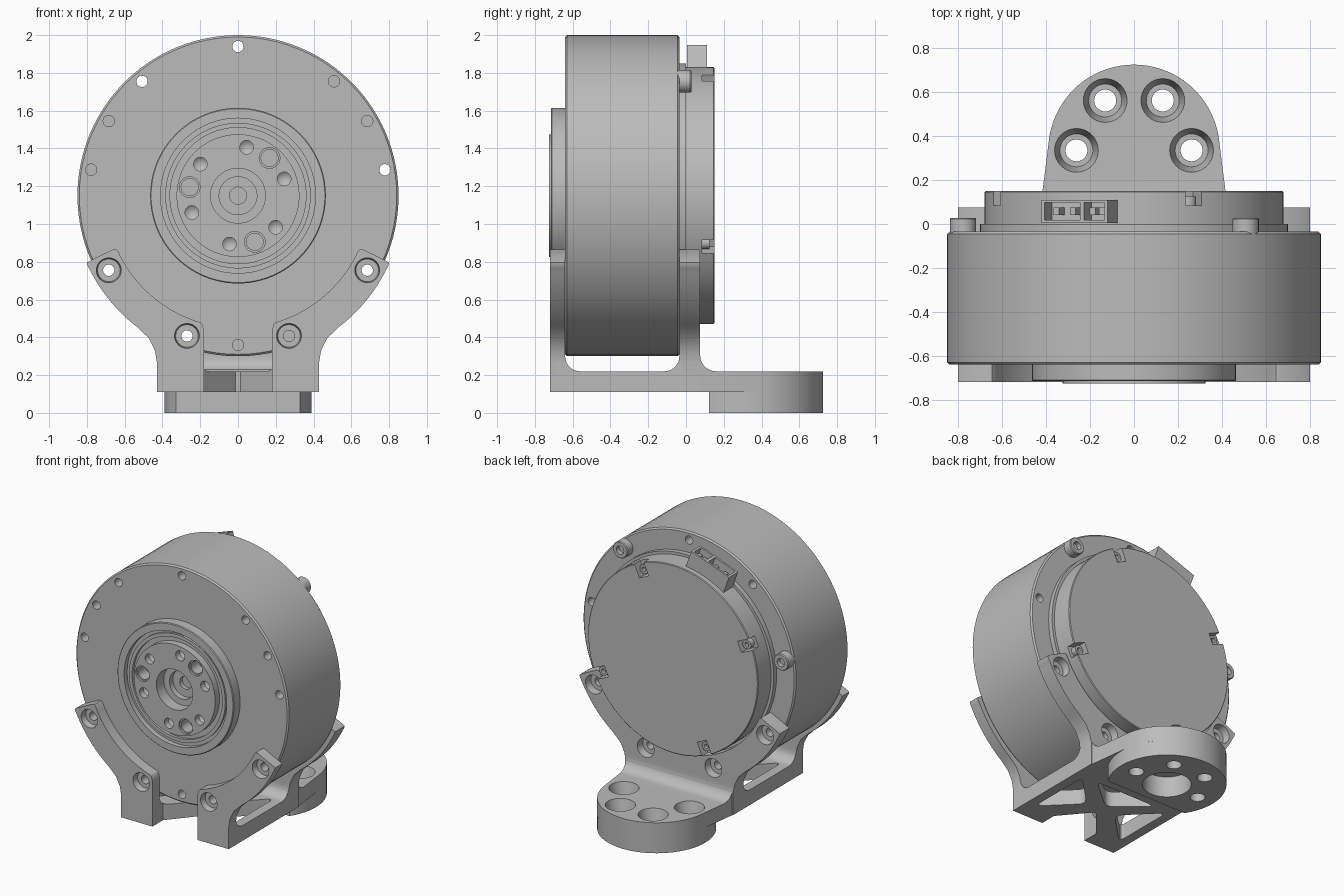
import bpy, bmesh
from math import sin, cos, radians
from mathutils import Vector

if "Cube" in bpy.data.objects:
    bpy.data.objects.remove(bpy.data.objects["Cube"])

grey = bpy.data.materials.new("machined grey")
grey.use_nodes = True
grey.diffuse_color = (0.5, 0.5, 0.5, 1)
grey.node_tree.nodes["Principled BSDF"].inputs["Base Color"].default_value = (0.5, 0.5, 0.5, 1)

AX = 1.15       # height of the motor axis
BOLT = 0.79     # radius of the flange bolt circle


def arc(cx, cy, r, a0, a1, n=8):
    angles = [radians(a0 + (a1 - a0) * i / n) for i in range(n + 1)]
    return [(cx + r * cos(a), cy + r * sin(a)) for a in angles]


def mirrored(pts):
    return pts + [(-u, v) for u, v in reversed(pts)]


def rounded(pts, d, n=5):
    out = []
    for i, p in enumerate(pts):
        p, q, s = Vector(p), Vector(pts[i - 1]), Vector(pts[(i + 1) % len(pts)])
        a, b = p + (q - p).normalized() * d, p + (s - p).normalized() * d
        for k in range(n + 1):
            t = k / n
            out.append(tuple(a * (1 - t) ** 2 + p * 2 * t * (1 - t) + b * t * t))
    return out


def polar(angle, r, t=0):
    """Point around the motor axis, shifted sideways by t."""
    c, s = cos(radians(angle)), sin(radians(angle))
    return (r * c - t * s, AX + r * s + t * c)


def radial_rect(angle, r0, r1, t0, t1):
    return [polar(angle, r, t) for r, t in ((r0, t0), (r1, t0), (r1, t1), (r0, t1))]


def place(axis, u, v, d):
    return {"x": (d, u, v), "y": (u, d, v), "z": (u, v, d)}[axis]


def add_prism(bm, pts, a, b, axis):
    lo = [bm.verts.new(place(axis, u, v, a)) for u, v in pts]
    hi = [bm.verts.new(place(axis, u, v, b)) for u, v in pts]
    bm.faces.new(lo)
    bm.faces.new(hi)
    for i in range(len(pts)):
        bm.faces.new((lo[i - 1], lo[i], hi[i], hi[i - 1]))


def add_lathe(bm, prof, centre, axis, n):
    """Revolve (radius, distance) points; the profile starts and ends on the axis."""
    rings = []
    for r, d in prof:
        circle = arc(centre[0], centre[1], r, 0, 360, n)[:n if r > 0 else 1]
        rings.append([bm.verts.new(place(axis, u, v, d)) for u, v in circle])
    for p, q in zip(rings, rings[1:]):
        for k in range(n):
            quad = [p[k - 1 if len(p) > 1 else 0], p[k if len(p) > 1 else 0],
                    q[k if len(q) > 1 else 0], q[k - 1 if len(q) > 1 else 0]]
            bm.faces.new(list(dict.fromkeys(quad)))


def finish(bm, name):
    bmesh.ops.recalc_face_normals(bm, faces=bm.faces)
    mesh = bpy.data.meshes.new(name)
    bm.to_mesh(mesh)
    bm.free()
    mesh.materials.append(grey)
    ob = bpy.data.objects.new(name, mesh)
    bpy.context.collection.objects.link(ob)
    return ob


def prisms(name, shapes, a, b, axis):
    bm = bmesh.new()
    for pts in shapes:
        add_prism(bm, pts, a, b, axis)
    return finish(bm, name)


def lathes(name, prof, centres, axis="y", n=24):
    bm = bmesh.new()
    for c in centres:
        add_lathe(bm, prof, c, axis, n)
    return finish(bm, name)


def drill(r, a, b):
    return [(0, a), (r, a), (r, b), (0, b)]


def boolean(ob, tool, op="DIFFERENCE", keep=False):
    mod = ob.modifiers.new("cut", "BOOLEAN")
    mod.object, mod.operation, mod.solver = tool, op, "EXACT"
    bpy.context.view_layer.objects.active = ob
    bpy.ops.object.modifier_apply(modifier=mod.name)
    if not keep:
        bpy.data.objects.remove(tool)


# Motor housing with flange holes, some through and some blind
housing = lathes("motor_housing", [
    (0, -.55), (.4, -.55), (.4, -.64), (.84, -.64), (.85, -.63), (.85, -.045), (.84, -.035),
    (.7, -.035), (.7, 0), (0, 0)], [(0, AX)], n=96)
through = [polar(a, BOLT) for a in (90, 130, 10, 210, 330, 250)]
blind = [polar(a, BOLT) for a in (50, 150, 30, 170, 290, 270)]
boolean(housing, lathes("through_drill", drill(.03, -.8, .1), through))
boolean(housing, lathes("blind_drill", drill(.03, -.8, -.5), blind))

# Output hub: bearing ring, groove, raised disc and stepped bore
hub = lathes("output_hub", [
    (0, -.55), (.465, -.55), (.465, -.71), (.46, -.715), (.41, -.715), (.41, -.68), (.385, -.68),
    (.385, -.695), (.36, -.695), (.36, -.675), (.325, -.675), (.325, -.725), (.145, -.725),
    (.145, -.64), (.1, -.64), (.1, -.6), (.045, -.6), (.045, -.57), (0, -.57)], [(0, AX)], n=96)
big, small = [], []
for k in range(3):
    big.append(polar(50 + 120 * k, .26))
    small += [polar(20 + 120 * k, .26), polar(80 + 120 * k, .26)]
boolean(hub, lathes("dowel_drill", [(0, -.8), (.055, -.8), (.055, -.71), (.045, -.71), (.045, -.62), (0, -.62)], big))
boolean(hub, lathes("screw_drill", [(0, -.8), (.036, -.8), (.036, -.68), (0, -.65)], small))

# Rear cover with four screw notches
cover = lathes("rear_cover", [(0, -.01), (.68, -.01), (.68, .145), (.675, .15), (0, .15)], [(0, AX)], n=96)
notch_angles = [66.5 + 90 * k for k in range(4)]
boolean(cover, prisms("notch_cutter", [radial_rect(a, .58, .75, -.04, .04) for a in notch_angles], .085, .3, "y"))
lathes("cover_screws", [(0, .07), (.033, .07), (.033, .125), (.016, .125), (.016, .1), (0, .1)],
       [polar(a, .625) for a in notch_angles])

# Two socket screws on the rear of the flange
lathes("flange_screws", [(0, -.06), (.06, -.06), (.06, .022), (.055, .028), (.03, .028), (.03, -.005), (0, -.005)],
       [polar(50, BOLT), polar(170, BOLT)])

# Connector with two open cells and contact pins
PLUG = 110
plug = prisms("connector_shell", [radial_rect(PLUG, .6, .79, -.16, .16)], .005, .11, "y")
boolean(plug, prisms("cell_cutter", [radial_rect(PLUG, .69, .9, -.145, -.045),
                                     radial_rect(PLUG, .69, .9, -.025, .145)], .018, .097, "y"))
prisms("connector_pins", [radial_rect(PLUG, .68, .76, t - .014, t + .014) for t in (-.12, -.075, .02, .1)],
       .04, .075, "y")

# Bracket: side, front and plan outlines intersected
side = ([(-.72, .11), (.75, .11), (.75, .22)] + arc(.16, .305, .085, 270, 180) + [(.075, 1), (-.035, 1)]
        + arc(-.115, .30, .08, 0, -90) + arc(-.56, .30, .08, 270, 180) + [(-.64, 1), (-.72, 1)])
bracket = prisms("mounting_bracket", [side], -1, 1, "x")
half = ([(.43, .05), (.43, .27), (.44, .33), (.472, .395)] + arc(0, AX, .877, -53, -26, 12)
        + [(.795, .775), (.8, .795), (.785, .805), (.66, .866), (.645, .866)] + arc(0, AX, .7, -25, -89, 24))
boolean(bracket, prisms("front_outline", [mirrored(half)], -1, 1, "y"), "INTERSECT")
plan = mirrored([(1, -1), (1, .08), (.425, .08)] + arc(0, .335, .39, 8, 89, 20))
boolean(bracket, prisms("plan_outline", [plan], 0, 2, "z"), "INTERSECT")

# Front slot and truss openings in the base
slot = mirrored([(.18, -.8), (.18, -.6), (.012, -.4)])
boolean(bracket, prisms("slot_cutter", [slot], 0, .42, "z"))
flare = mirrored([(.18, .3), (.18, .44), (.19, .47), (.21, .49), (.28, .53)])
boolean(bracket, prisms("flare_cutter", [flare], -.8, -.56, "y"))
windows = [rounded([(s * .36, -.58), (s * .36, -.1), (s * .12, -.34)], .06) for s in (1, -1)]
windows.append(rounded([(-.25, -.08), (.25, -.08), (0, -.29)], .06))
boolean(bracket, prisms("window_cutter", windows, 0, .3, "z"))

# Counterbored holes through both bracket plates
boolean(bracket, lathes("bracket_drill", [
    (0, -.75), (.07, -.75), (.06, -.675), (.03, -.675), (.03, .02), (.062, .02), (.07, .1), (0, .1)],
    [polar(a, BOLT) for a in (210, 250, 290, 330)]))

# Round foot pad, drilled together with the bracket
pad = prisms("foot_pad", [arc(0, .335, .39, -33, 213, 56)], 0, .11, "z")
foot_holes = lathes("foot_drill", [(0, -.1), (.05, -.1), (.05, .12), (.075, .12), (.102, .23), (0, .23)],
                    arc(0, .335, .262, 0, 180, 3), "z", 32)
boolean(bracket, foot_holes, keep=True)
boolean(pad, foot_holes)
recess = lathes("foot_recess", drill(.16, -.1, .15), [(0, .335)], "z", 48)
boolean(bracket, recess, keep=True)
boolean(pad, recess)

# Smooth round faces, crisp edges
for ob in bpy.context.scene.objects:
    if ob.type == "MESH":
        bpy.ops.object.select_all(action="DESELECT")
        ob.select_set(True)
        bpy.context.view_layer.objects.active = ob
        bpy.ops.object.shade_smooth_by_angle(angle=radians(30))
